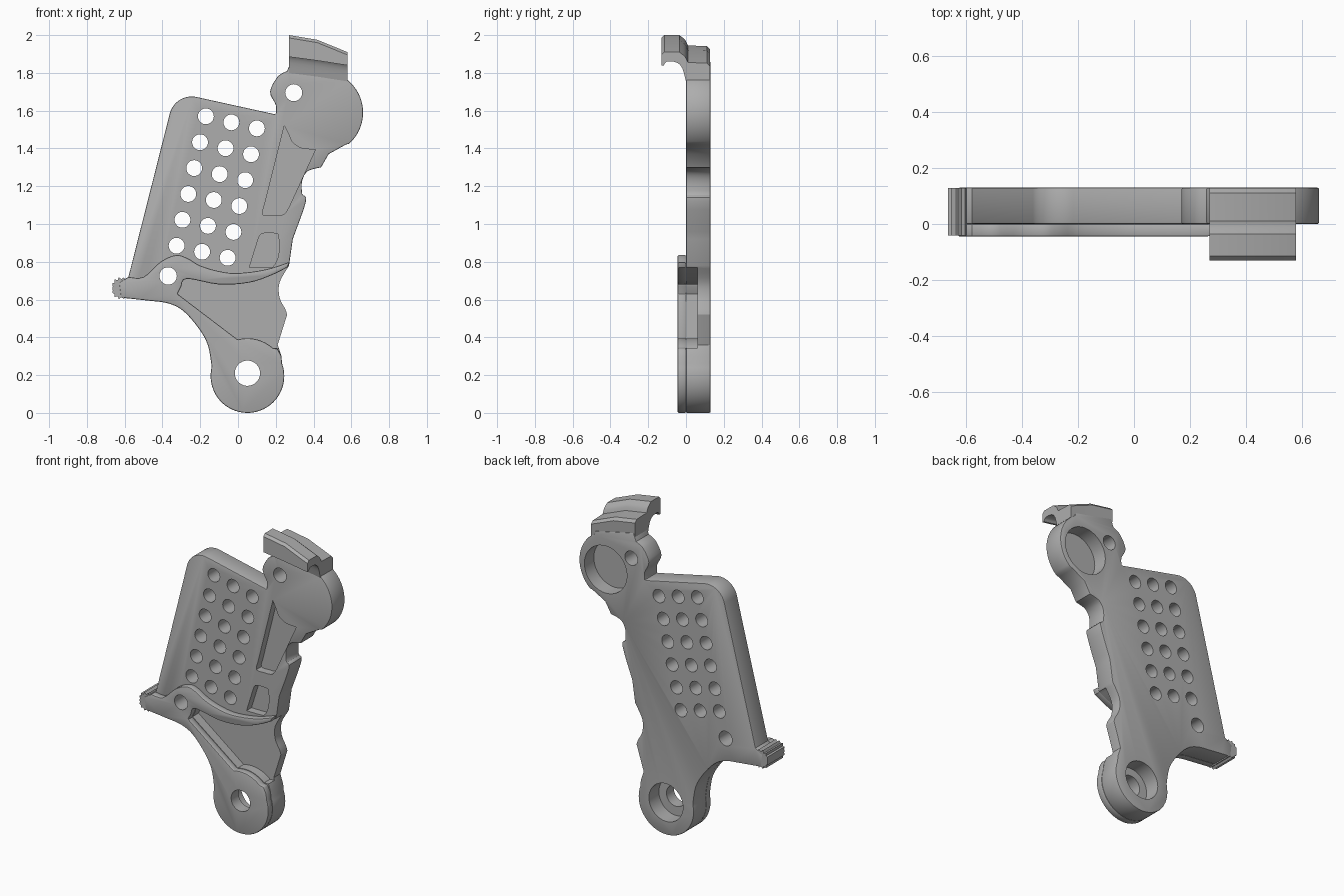
import bpy, bmesh
from math import sin, cos, radians, pi

cube = bpy.data.objects.get("Cube")
if cube:
    bpy.data.objects.remove(cube)

GREY = (0.42, 0.42, 0.42, 1)
metal = bpy.data.materials.new("grey metal")
metal.use_nodes = True
metal.diffuse_color = GREY
metal.node_tree.nodes["Principled BSDF"].inputs["Base Color"].default_value = GREY

BACK, FACE, RAISED, WEB = 0.13, 0.0, -0.045, 0.06
LOW_HUB, HIGH_HUB = (0.05, 0.195), (0.44, 1.59)


def arc(centre, radius, start, end, steps=16):
    angles = [radians(start + (end - start) * i / steps) for i in range(steps + 1)]
    return [(centre[0] + radius * cos(a), centre[1] + radius * sin(a)) for a in angles]


def circle(centre, radius, steps=32):
    return arc(centre, radius, 0, 360, steps)[:-1]


def smooth(points, steps=4):
    """Catmull-Rom curve through the points."""
    padded = [points[0]] + points + [points[-1]]
    result = []
    for a, b, c, d in zip(padded, padded[1:], padded[2:], padded[3:]):
        for i in range(steps):
            t = i / steps
            result.append(tuple(
                q + t / 2 * (r - p + t * (2 * p - 5 * q + 4 * r - s + t * (3 * (q - r) + s - p)))
                for p, q, r, s in zip(a, b, c, d)))
    return result + [points[-1]]


def add_object(name, bm):
    bmesh.ops.recalc_face_normals(bm, faces=bm.faces)
    mesh = bpy.data.meshes.new(name)
    bm.to_mesh(mesh)
    bm.free()
    mesh.materials.append(metal)
    obj = bpy.data.objects.new(name, mesh)
    bpy.context.collection.objects.link(obj)
    return obj


def slab(name, outlines, front, back):
    """Extrude x-z outlines between two depths."""
    bm = bmesh.new()
    for outline in outlines:
        rings = [[bm.verts.new((x, y, z)) for x, z in outline] for y in (front, back)]
        skin(bm, *rings)
    return add_object(name, bm)


def skin(bm, first, second):
    bm.faces.new(first)
    bm.faces.new(second)
    for i in range(len(first)):
        bm.faces.new((first[i - 1], first[i], second[i], second[i - 1]))


def soften(obj, width):
    bevel = obj.modifiers.new("soft edges", "BEVEL")
    bevel.width = width
    bevel.segments = 2
    bevel.limit_method = "ANGLE"
    bevel.angle_limit = radians(50)


def cut(obj, cutters):
    """Subtract the cutters, then bake the result."""
    for cutter in cutters:
        cutter.hide_render = True
        mod = obj.modifiers.new("cut", "BOOLEAN")
        mod.operation = "DIFFERENCE"
        mod.solver = "EXACT"
        mod.object = cutter
    graph = bpy.context.evaluated_depsgraph_get()
    baked = bpy.data.meshes.new_from_object(obj.evaluated_get(graph))
    obj.modifiers.clear()
    obj.data = baked


# Shared edges of the silhouette
lower_edge = smooth([(-.62, .61), (-.48, .595), (-.37, .58), (-.29, .54), (-.21, .45),
                     (-.16, .36), (-.14, .25)])
hub_bottom = arc(LOW_HUB, .195, 170, 380, 32)
right_edge = ([(.23, .3), (.21, .36)]
              + smooth([(.26, .52), (.25, .55), (.22, .61), (.22, .69), (.27, .78)])
              + smooth([(.29, .92), (.36, 1.12), (.34, 1.16), (.34, 1.23), (.37, 1.28), (.44, 1.3)])
              + [(.48, 1.37), (.57, 1.42)])
neck = [(.55, 1.8), (.28, 1.86)] + smooth([(.26, 1.81), (.21, 1.78), (.17, 1.7), (.2, 1.63), (.2, 1.58)])
plate_corner = arc((-.245, 1.555), .12, 77, 166)
ridge_top = smooth([(.275, .8), (.15, .76), (0, .74), (-.1, .75), (-.2, .78), (-.27, .82), (-.33, .835),
                    (-.41, .8), (-.5, .72), (-.58, .72)])
ridge_bottom = smooth([(-.3, .67), (-.27, .71), (-.1, .68), (.06, .69), (.18, .73), (.26, .77)])
web_edge = arc(LOW_HUB, .2, 48, 105) + [(-.32, .63)] + ridge_bottom

# Main body: perforated plate, arm, upper hub and web in one slab
body = slab("plate_and_arm", [lower_edge + hub_bottom + right_edge
                              + arc(HIGH_HUB, .222, -48, 60, 24) + neck
                              + plate_corner + [(-.58, .72), (-.63, .69)]], FACE, BACK)
soften(body, .006)

# Raised frame: ridge, pivot boss, diagonal rib and lower hub
frame = slab("raised_frame", [lower_edge + hub_bottom + [(.23, .3), (.21, .34)] + web_edge
                              + ridge_top + [(-.63, .69)]], RAISED, FACE + .001)
soften(frame, .007)

# Through holes
grid = [(-.17 + .135 * col - .031 * row, 1.57 - .032 * col - .137 * row)
        for row in range(6) for col in range(3)]
holes = slab("hole_cutter", [circle(p, .042, 24) for p in grid]
             + [circle((.295, 1.695), .045), circle((-.37, .725), .046), circle((.05, .21), .067)], -1, 1)

# Bores in the back of both hubs
upper_bore = slab("upper_bore_cutter", [circle((.475, 1.575), .15, 40)], .035, 1)
lower_bore = slab("lower_bore_cutter", [circle((.05, .205), .12, 40)], .03, 1)

# Recessed web and the two arm pockets
web = slab("web_cutter", [web_edge + [(.4, .8), (.4, .35)]], -1, WEB)
pockets = slab("pocket_cutter", [
    smooth([(.245, 1.52), (.27, 1.47), (.29, 1.43), (.34, 1.4), (.41, 1.395)])
    + smooth([(.27, 1.09), (.24, 1.05), (.18, 1.045), (.13, 1.05), (.14, 1.1)]),
    smooth([(.11, .93), (.13, .95), (.2, .95), (.215, .93), (.215, .84), (.19, .78), (.16, .77),
            (.06, .77)])], -1, .05)

cut(body, [web, pockets, holes, upper_bore, lower_bore])
cut(frame, [holes])

# Knurled tip at the end of the ridge
teeth = 14
knurl = [(-.617 + r * cos(a), .66 + r * sin(a))
         for i in range(teeth)
         for r, a in ((.06 if i % 1 == 0 else 0, 2 * pi * i / teeth), (.047, 2 * pi * (i + .5) / teeth))]
tip = slab("knurled_tip", [[(max(x, -.665), z) for x, z in knurl]], RAISED + .004, BACK - .001)

# Hooked clip over the upper hub, sloping down towards one end
hook = (smooth([(.01, 1.945), (-.005, 1.975), (-.035, 2)]) + [(-.115, 2), (-.13, 1.985), (-.13, 1.885)]
        + smooth([(-.118, 1.885), (-.1, 1.905), (-.05, 1.9), (-.02, 1.87), (0, 1.8)])
        + [(.01, 1.76), (.125, 1.76), (.128, 1.925), (.11, 1.942)])
bm = bmesh.new()
sections = []
for x, top_drop, low_drop in ((.27, 0, 0), (.42, .025, .02), (.58, .09, .045)):
    sections.append([bm.verts.new((x, y, z - (top_drop if z > 1.92 else low_drop))) for y, z in hook])
for first, second in zip(sections, sections[1:]):
    for i in range(len(hook)):
        bm.faces.new((first[i - 1], first[i], second[i], second[i - 1]))
bm.faces.new(sections[0])
bm.faces.new(sections[-1])
clip = add_object("hooked_clip", bm)

# Remove the used cutters and shade
for cutter in (holes, upper_bore, lower_bore, web, pockets):
    bpy.data.objects.remove(cutter)
bpy.ops.object.select_all(action="DESELECT")
for obj in (body, frame, tip, clip):
    obj.select_set(True)
bpy.context.view_layer.objects.active = body
bpy.ops.object.shade_smooth_by_angle(angle=radians(30))
